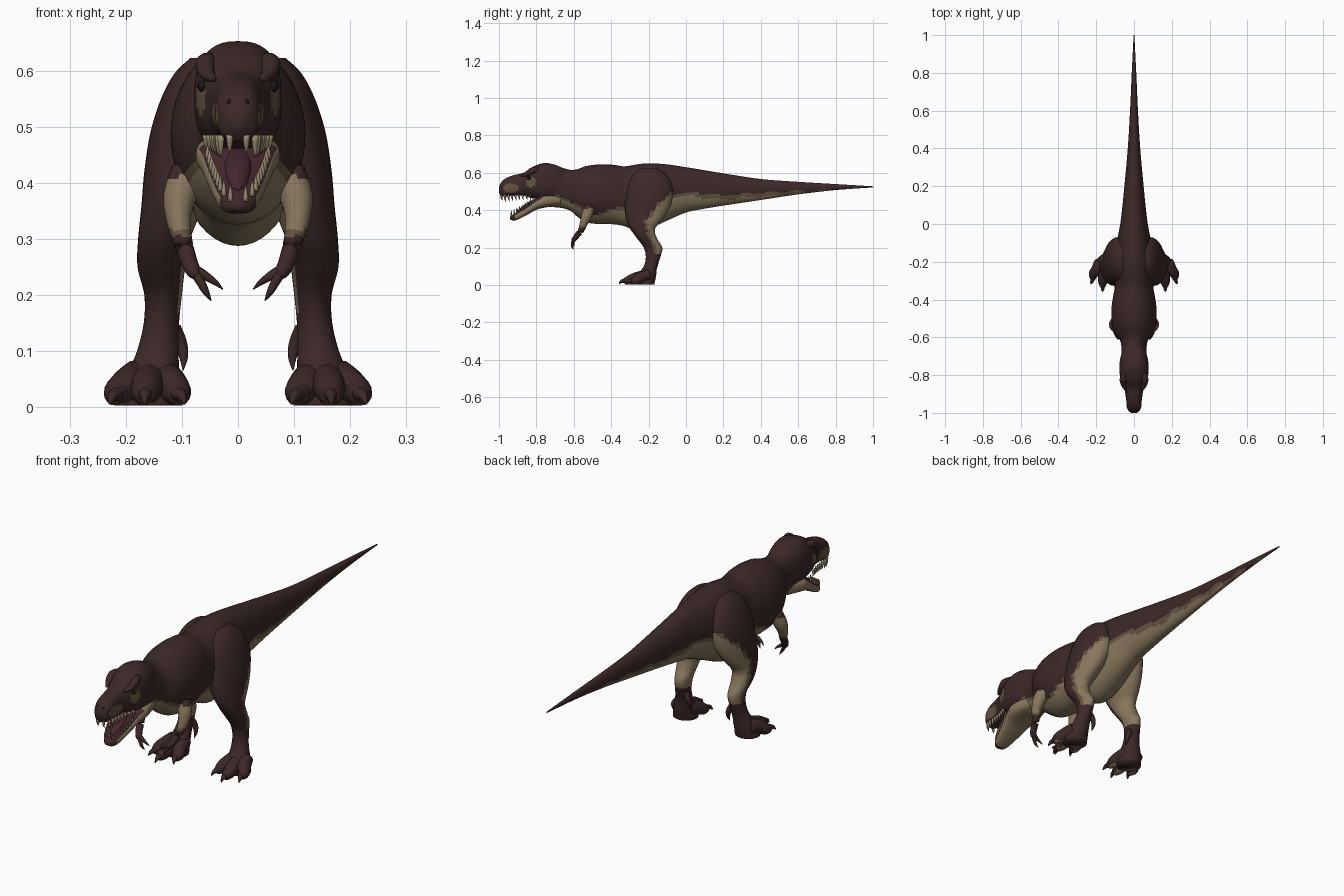
import bpy, bmesh, math
from mathutils import Vector

if "Cube" in bpy.data.objects:
    bpy.data.objects.remove(bpy.data.objects["Cube"])


def material(name, rgb):
    m = bpy.data.materials.new(name)
    m.diffuse_color = (*rgb, 1)
    m.use_nodes = True
    m.node_tree.nodes["Principled BSDF"].inputs["Base Color"].default_value = m.diffuse_color
    return m


MATS = [material("dark_hide", (0.046, 0.021, 0.021)),
        material("tan_belly", (0.25, 0.185, 0.11)),
        material("brown_blend", (0.13, 0.09, 0.055)),
        material("mouth_lining", (0.06, 0.02, 0.028)),
        material("tooth_ivory", (0.32, 0.25, 0.16)),
        material("eye_black", (0.01, 0.008, 0.008))]
DARK, TAN, BLEND, MOUTH, IVORY, BLACK = range(6)


def smooth_path(pts, steps):
    """Catmull-Rom interpolation through tuples of any length."""
    out = []
    n = len(pts)
    for i in range(n - 1):
        a, b, c, d = pts[max(i - 1, 0)], pts[i], pts[i + 1], pts[min(i + 2, n - 1)]
        for k in range(steps):
            t = k / steps
            out.append(tuple(0.5 * (2 * q + (r - p) * t + (2 * p - 5 * q + 4 * r - s) * t * t
                                    + (3 * q - p - 3 * r + s) * t ** 3)
                             for p, q, r, s in zip(a, b, c, d)))
    out.append(pts[-1])
    return out


def lerp(table, v):
    """Piecewise linear lookup, keys descending."""
    for (a, fa), (b, fb) in zip(table, table[1:]):
        if v >= b:
            return fa + (fb - fa) * min(1, (a - v) / (a - b))
    return table[-1][1]


def unit_ring(n, p=1.0):
    pts = []
    for i in range(n):
        c, s = math.cos(math.tau * i / n), math.sin(math.tau * i / n)
        pts.append((math.copysign(abs(c) ** p, c), math.copysign(abs(s) ** p, s)))
    return pts


def finish(name, bm, rule, mirror):
    bmesh.ops.recalc_face_normals(bm, faces=bm.faces)
    bm.normal_update()
    for f in bm.faces:
        f.smooth = True
        f.material_index = rule(f.calc_center_median(), f.normal) if callable(rule) else rule
    me = bpy.data.meshes.new(name)
    bm.to_mesh(me)
    bm.free()
    for m in MATS:
        me.materials.append(m)
    ob = bpy.data.objects.new(name, me)
    bpy.context.collection.objects.link(ob)
    if mirror:
        ob.modifiers.new("mirror", 'MIRROR').use_clip = False
        ob.modifiers["mirror"].use_mirror_merge = False
    return ob


def add_skin(bm, rings):
    loops = [[bm.verts.new(p) for p in r] for r in rings]
    n = len(loops[0])
    for a, b in zip(loops, loops[1:]):
        for i in range(n):
            bm.faces.new((a[i], a[(i + 1) % n], b[(i + 1) % n], b[i]))
    bm.faces.new(loops[0])
    bm.faces.new(loops[-1][::-1])


def body_loft(name, stations, rule, steps=8, n=48, p=1.0):
    """Stations are (y, top, bottom, half width)."""
    bm = bmesh.new()
    add_skin(bm, [[(hw * c, y, (t + b) / 2 + (t - b) / 2 * s) for c, s in unit_ring(n, p)]
                  for y, t, b, hw in smooth_path(stations, steps)])
    return finish(name, bm, rule, False)


def add_tube(bm, pts, n=12, steps=5):
    """Points are (x, y, z, radius); nothing sinks below the ground."""
    path = smooth_path(pts, steps)
    rings = []
    for i, (x, y, z, r) in enumerate(path):
        d = Vector(path[min(i + 1, len(path) - 1)][:3]) - Vector(path[max(i - 1, 0)][:3])
        u = d.cross(Vector((0.3, 0.2, 1)) if abs(d.normalized().z) < 0.8 else Vector((0, 1, 0))).normalized()
        v = d.cross(u).normalized()
        ring = [Vector((x, y, z)) + r * (c * u + s * v) for c, s in unit_ring(n)]
        rings.append([(q.x, q.y, max(q.z, 0.003)) for q in ring])
    add_skin(bm, rings)


def tubes(name, paths, rule, n=12, steps=5):
    bm = bmesh.new()
    for pts in paths:
        add_tube(bm, pts, n, steps)
    return finish(name, bm, rule, True)


def ellipsoid(name, centre, size, rule):
    bm = bmesh.new()
    bmesh.ops.create_uvsphere(bm, u_segments=16, v_segments=10, radius=1)
    for v in bm.verts:
        v.co = Vector(centre) + Vector(a * b for a, b in zip(v.co, size))
    return finish(name, bm, rule, True)


# Body, neck and tail with a pale underside
BELLY = [(1, .52), (.6, .503), (.4, .493), (.18, .478), (0, .50), (-.1, .475), (-.2, .40),
         (-.31, .42), (-.42, .40), (-.5, .375), (-.6, .44), (-.7, .48), (-.8, .47)]


def body_rule(c, nrm):
    edge = lerp(BELLY, c.y) + 0.005 * math.sin(c.y * 45)
    band = 0.022 if c.y > -0.15 else 0.01
    return DARK if c.z > edge else BLEND if c.z > edge - band * min(1, 1.15 - c.y) else TAN


body_loft("body_and_tail", [
    (1.0, .528, .522, .002), (.8, .54, .508, .012), (.6, .552, .485, .021), (.4, .567, .455, .033),
    (.2, .597, .425, .051), (.08, .617, .405, .063), (0, .63, .388, .073), (-.1, .645, .345, .092),
    (-.2, .651, .30, .112), (-.26, .645, .288, .11), (-.33, .635, .315, .102), (-.39, .643, .325, .112),
    (-.46, .645, .326, .12), (-.53, .637, .335, .115), (-.58, .62, .365, .098), (-.62, .616, .398, .072),
    (-.67, .63, .413, .066), (-.73, .64, .42, .066), (-.76, .62, .44, .05)], body_rule)


# Skull
def skull_rule(c, nrm):
    if nrm.z < -0.55 and c.y < -0.79:
        return MOUTH
    if c.y > -0.8 and c.z < 0.475:
        return TAN
    lip = ((c.y + .935) / .042) ** 2 + ((c.z - .518) / .025) ** 2
    cheek = ((c.y + .83) / .022) ** 2 + ((c.z - .55) / .03) ** 2
    return BLEND if min(lip, cheek) < 1 else DARK


body_loft("skull", [
    (-.64, .615, .47, .05), (-.70, .643, .45, .07), (-.76, .652, .452, .078), (-.82, .632, .465, .071),
    (-.87, .60, .477, .052), (-.92, .588, .477, .042), (-.96, .573, .473, .04), (-.985, .553, .475, .032),
    (-1.0, .525, .495, .014)], skull_rule, p=0.8)


# Lower jaw with dark lining on top
def jaw_rule(c, nrm):
    return MOUTH if nrm.z > 0.5 and c.y < -0.77 else DARK if c.y < -0.915 else TAN


body_loft("lower_jaw", [
    (-.67, .49, .425, .055), (-.75, .485, .415, .075), (-.80, .463, .402, .066), (-.85, .425, .375, .052),
    (-.90, .393, .35, .038), (-.925, .377, .345, .027), (-.94, .366, .352, .01)], jaw_rule, n=32, p=0.75)
body_loft("tongue", [(-.78, .47, .44, .02), (-.84, .445, .41, .024), (-.89, .41, .385, .016),
                     (-.91, .395, .385, .004)], MOUTH, steps=4, n=16)

# Brows, eyes, nostrils
tubes("brow_ridges", [[(.05, -.79, .62, .012), (.058, -.82, .612, .018), (.055, -.85, .595, .014),
                       (.044, -.88, .585, .006)]], DARK)
ellipsoid("eyes", (.064, -.838, .572), (.008, .012, .01), BLACK)
ellipsoid("nostrils", (.016, -.985, .543), (.004, .006, .007), BLACK)

# Teeth along both jaws
upper, lower = [], []
for i in range(9):
    y = -.988 + i * .019
    x = lerp([(-.82, .062), (-.87, .046), (-.92, .037), (-.96, .034), (-.98, .026), (-.99, .012)], y)
    ln = .036 - .0022 * i if i else .026
    upper.append([(x, y, .485, .0065), (x, y + .002, .482 - ln * .6, .0045), (x, y + .006, .478 - ln, .0006)])
    y = -.932 + i * .0145
    x = lerp([(-.80, .058), (-.85, .046), (-.90, .033), (-.925, .022), (-.935, .01)], y)
    z = lerp([(-.80, .455), (-.85, .417), (-.90, .387), (-.94, .362)], y)
    lower.append([(x, y, z, .005), (x, y - .002, z + .016, .0035), (x, y, z + .03, .0005)])
tubes("upper_teeth", upper, IVORY, n=8, steps=2)
tubes("lower_teeth", lower, IVORY, n=8, steps=2)

# Legs: pale behind and inside, dark at the front and below the ankle
LEG_EDGE = [(.6, 0), (.47, -.10), (.44, -.14), (.34, -.215), (.27, -.20), (.19, -.165), (.1, -.15)]


def leg_rule(c, nrm):
    if c.z < .165 or c.z > .5:
        return DARK
    d = c.y - lerp(LEG_EDGE, c.z)
    if d > .008 or (nrm.x < -.35 and nrm.y > -.45 and c.z < .46):
        return TAN
    return BLEND if d > -.006 else DARK


# Rows are (z, inner x, outer x, front y, back y)
LEG = [(.622, .03, .085, -.24, -.15), (.595, .02, .113, -.28, -.11), (.55, .02, .137, -.305, -.08),
       (.49, .02, .156, -.318, -.07), (.42, .03, .167, -.327, -.085), (.36, .06, .172, -.323, -.118),
       (.30, .085, .178, -.298, -.165), (.25, .094, .179, -.262, -.155), (.20, .10, .167, -.226, -.127),
       (.15, .105, .168, -.215, -.137), (.10, .106, .18, -.226, -.154), (.05, .104, .2, -.262, -.16),
       (.003, .102, .21, -.272, -.17)]
bm = bmesh.new()
add_skin(bm, [[((a + b) / 2 + (b - a) / 2 * c, (f + k) / 2 + (k - f) / 2 * s, z) for c, s in unit_ring(32)]
              for z, a, b, f, k in smooth_path(LEG, 6)])
finish("legs", bm, leg_rule, True)

# Three toes, their claws and a dewclaw on each foot
TIPS = [(.215, -.285), (.165, -.325), (.108, -.295)]
toes, claws = [], []
for x, y in TIPS:
    bx, by = .155 + (x - .16) * .45, -.2
    toes.append([(bx, by, .055, .03), ((bx + x) / 2, (by + y) / 2, .04, .03),
                 (x, y + .02, .026, .025), (x, y - .005, .02, .016)])
    ox, oy = (x - .16) * .25, -.033
    claws.append([(x, y, .024, .013), (x + ox * .6, y + oy * .6, .02, .009), (x + ox, y + oy, .006, .002)])
tubes("toes", toes, lambda c, nrm: TAN if nrm.z < -.8 and c.z < .01 else DARK, n=16)
tubes("toe_claws", claws, DARK)
tubes("dewclaws", [[(.115, -.165, .14, .014), (.103, -.16, .115, .012), (.097, -.165, .09, .008),
                    (.098, -.175, .066, .001)]], DARK)

# Small arms with two fingers
tubes("arms", [[(.09, -.515, .42, .03), (.104, -.53, .375, .029), (.106, -.545, .335, .022),
                (.098, -.56, .295, .017), (.088, -.585, .262, .015), (.079, -.6, .242, .013),
                (.072, -.604, .234, .008)]],
      lambda c, nrm: TAN if .315 < c.z < .41 else BLEND if .305 < c.z < .32 else DARK, n=16)
tubes("fingers", [[(.08, -.6, .245, .009), (.066, -.607, .222, .008), (.057, -.608, .205, .006),
                   (.048, -.602, .19, .001)],
                  [(.08, -.597, .248, .009), (.058, -.602, .234, .008), (.04, -.602, .222, .005),
                   (.027, -.597, .21, .001)]], DARK)
